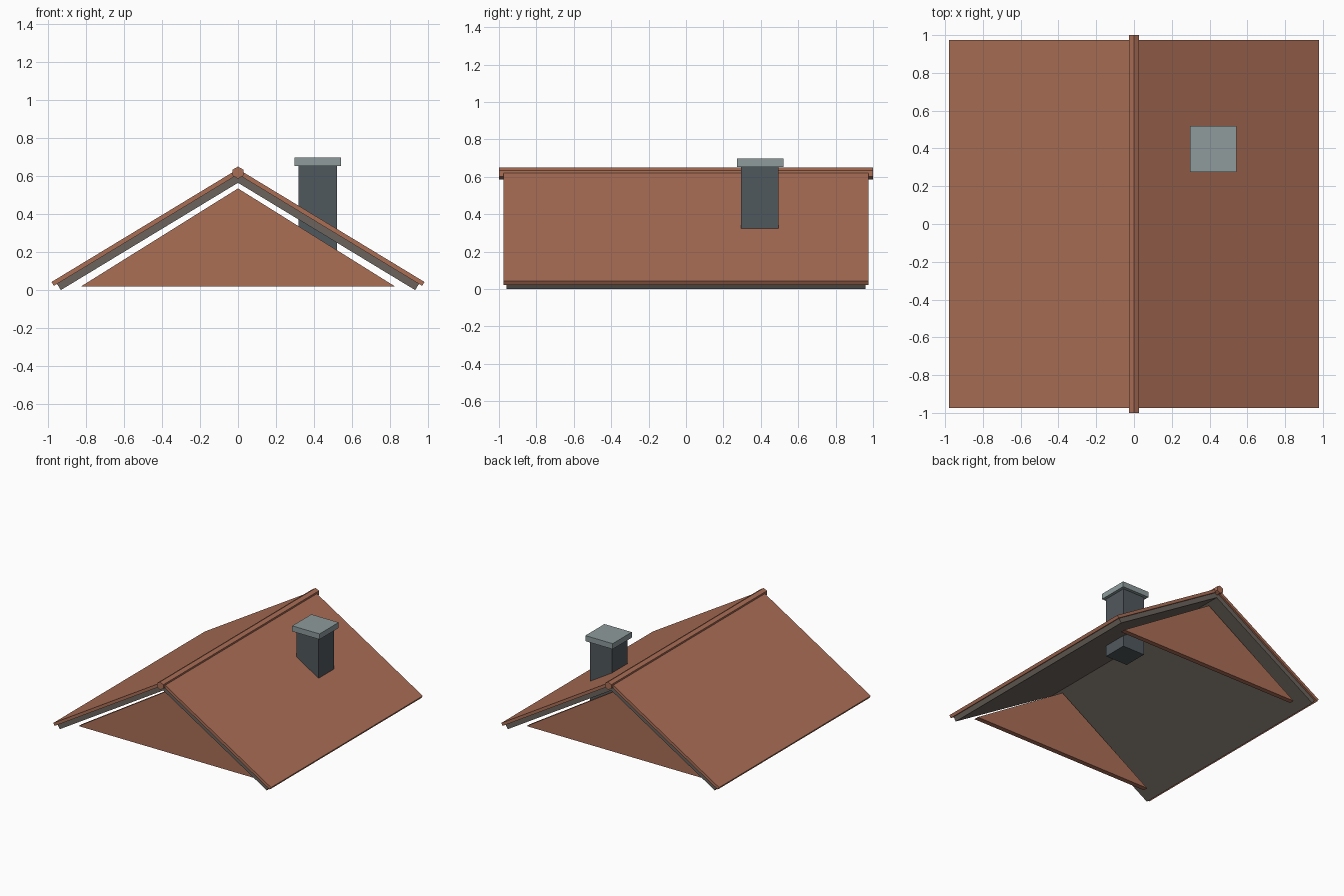
import bpy, bmesh, math
from mathutils import Vector

if "Cube" in bpy.data.objects:
    bpy.data.objects.remove(bpy.data.objects["Cube"])


def material(name, rgb):
    lin = [((c / 255 + 0.055) / 1.055) ** 2.4 for c in rgb]
    m = bpy.data.materials.new(name)
    m.diffuse_color = (*lin, 1)
    m.use_nodes = True
    m.node_tree.nodes["Principled BSDF"].inputs["Base Color"].default_value = m.diffuse_color
    return m


TERRACOTTA = material("terracotta", (170, 110, 85))
UNDERSIDE = material("dark timber", (108, 100, 92))
STONE = material("dark slate", (80, 88, 92))
CAP = material("light slate", (142, 155, 156))


def prism(name, profile, y0, y1, mat):
    """Extrude an (x, z) outline along y."""
    bm = bmesh.new()
    face = bm.faces.new([bm.verts.new((x, y0, z)) for x, z in profile])
    ext = bmesh.ops.extrude_face_region(bm, geom=[face])
    verts = [g for g in ext["geom"] if isinstance(g, bmesh.types.BMVert)]
    bmesh.ops.translate(bm, verts=verts, vec=Vector((0, y1 - y0, 0)))
    bmesh.ops.recalc_face_normals(bm, faces=bm.faces)
    mesh = bpy.data.meshes.new(name)
    bm.to_mesh(mesh)
    bm.free()
    mesh.materials.append(mat)
    obj = bpy.data.objects.new(name, mesh)
    bpy.context.collection.objects.link(obj)
    return obj


def box(name, cx, cy, size, z0, z1, mat):
    h = size / 2
    outline = [(cx - h, z0), (cx + h, z0), (cx + h, z1), (cx - h, z1)]
    return prism(name, outline, cy - h, cy + h, mat)


PITCH = math.radians(31.2)
S, C, T = math.sin(PITCH), math.cos(PITCH), math.tan(PITCH)


def chevron(apex, eave_x, thick):
    """Mitred roof layer: top apex height, top eave x, thickness across the slope."""
    top = (eave_x, apex - eave_x * T)
    low = (top[0] - thick * S, top[1] - thick * C)
    inner = apex - thick / C
    return [(0, apex), top, low, (0, inner), (-low[0], low[1]), (-top[0], top[1])]


# Roof layers
prism("roof_tiles", chevron(0.637, 0.98, 0.024), -0.975, 0.975, TERRACOTTA)
prism("roof_underside", chevron(0.637 - 0.024 / C, 0.951, 0.038), -0.96, 0.96, UNDERSIDE)

# Six-sided ridge bar
hexagon = [(0.032 * math.sin(i * math.pi / 3), 0.618 + 0.032 * math.cos(i * math.pi / 3))
           for i in range(6)]
prism("ridge_bar", hexagon, -1, 1, TERRACOTTA)

# Gable walls
for name, y in (("front_gable", -0.85), ("back_gable", 0.85)):
    prism(name, [(-0.825, 0.02), (0.825, 0.02), (0, 0.535)], y - 0.02, y + 0.02, TERRACOTTA)

# Chimney
box("chimney_shaft", 0.419, 0.395, 0.2, 0.16, 0.655, STONE)
box("chimney_cap", 0.419, 0.397, 0.246, 0.653, 0.698, CAP)
